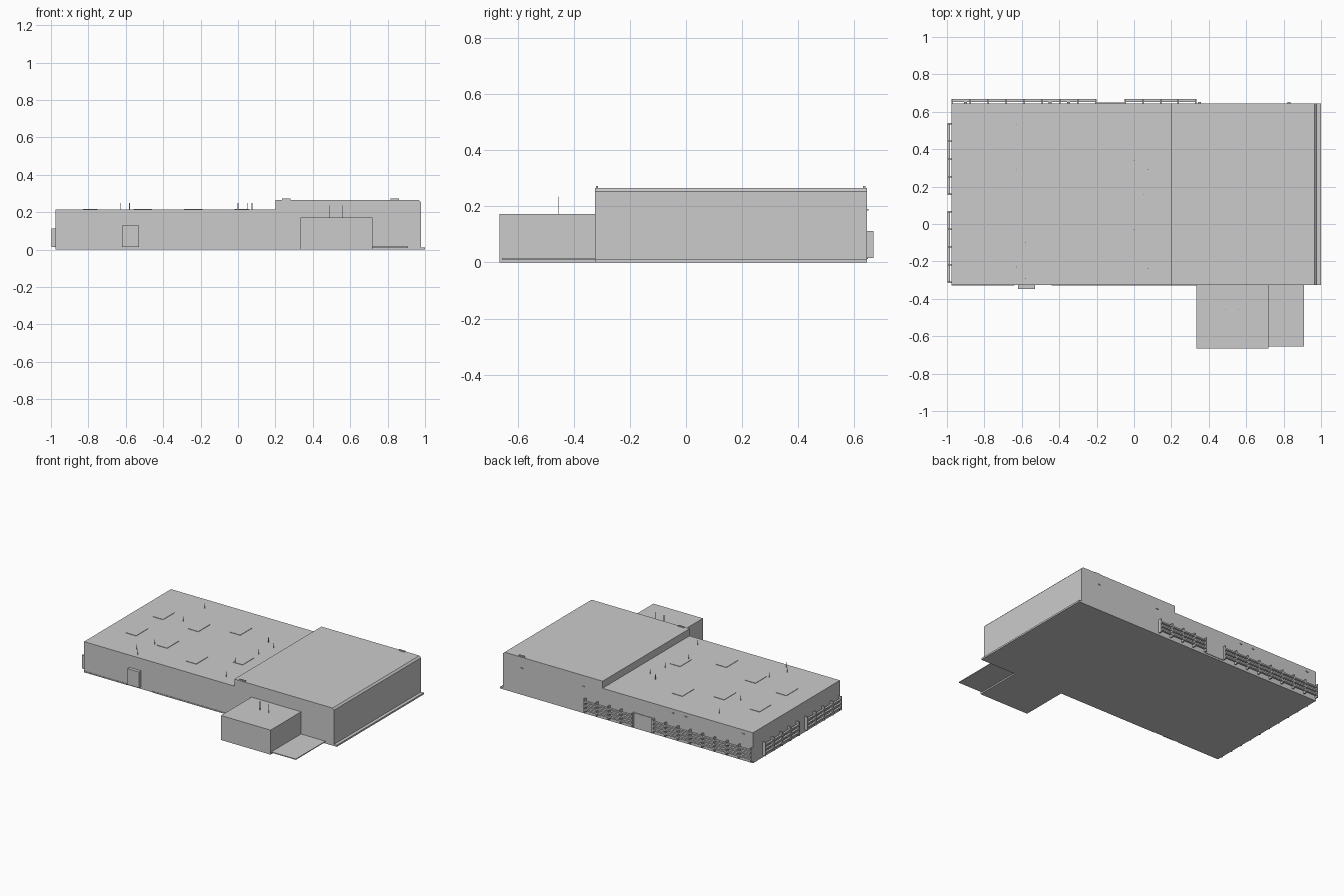
import bpy
import bmesh
from mathutils import Matrix, Vector

if "Cube" in bpy.data.objects:
    bpy.data.objects.remove(bpy.data.objects["Cube"], do_unlink=True)

grey = bpy.data.materials.new("plain_grey")
grey.use_nodes = True
grey.diffuse_color = (0.6, 0.6, 0.6, 1)
grey.node_tree.nodes["Principled BSDF"].inputs["Base Color"].default_value = (0.6, 0.6, 0.6, 1)


def add_box(bm, x, y, z):
    """Add a box given (low, high) ranges on each axis."""
    size = Vector((x[1] - x[0], y[1] - y[0], z[1] - z[0]))
    mid = Vector((sum(x) / 2, sum(y) / 2, sum(z) / 2))
    bmesh.ops.create_cube(bm, size=1, matrix=Matrix.Translation(mid) @ Matrix.Diagonal(size.to_4d()))


def finish(name, bm):
    mesh = bpy.data.meshes.new(name)
    bm.to_mesh(mesh)
    bm.free()
    mesh.materials.append(grey)
    obj = bpy.data.objects.new(name, mesh)
    bpy.context.collection.objects.link(obj)
    return obj


def boxes(name, *ranges):
    bm = bmesh.new()
    for r in ranges:
        add_box(bm, *r)
    return finish(name, bm)


FRONT, BACK = -0.325, 0.645
LEFT, RIGHT, STEP = -0.975, 0.978, 0.2
LOW, HIGH = 0.215, 0.265

# Main hall: stepped outline with a chamfered end, extruded front to back
outline = [(LEFT, 0), (RIGHT, 0), (RIGHT, HIGH - 0.012), (RIGHT - 0.012, HIGH),
           (STEP, HIGH), (STEP, LOW), (LEFT, LOW)]
bm = bmesh.new()
face = bm.faces.new([bm.verts.new((x, FRONT, z)) for x, z in outline])
ext = bmesh.ops.extrude_face_region(bm, geom=[face])
bmesh.ops.translate(bm, vec=(0, BACK - FRONT, 0),
                    verts=[g for g in ext["geom"] if isinstance(g, bmesh.types.BMVert)])
bmesh.ops.recalc_face_normals(bm, faces=bm.faces)
finish("main_hall", bm)

# Ground-level parts and the front annex
boxes("end_kerb", ((RIGHT, 1.0), (FRONT, BACK), (0, 0.012)))
boxes("annex", ((0.333, 0.72), (-0.665, FRONT), (0, 0.173)))
boxes("side_platform", ((0.72, 0.91), (-0.655, FRONT), (0.01, 0.016)))
boxes("entrance_porch", ((-0.62, -0.53), (-0.348, FRONT), (0.015, 0.128)))
boxes("front_skirting",
      ((LEFT, -0.64), (FRONT - 0.003, FRONT), (0, 0.008)),
      ((-0.44, 0.333), (FRONT - 0.003, FRONT), (0, 0.008)))
boxes("back_door", ((-0.2, -0.05), (BACK, BACK + 0.004), (0.012, 0.11)))


def railing(name, start, end, bays, along_x):
    """Posts and three deep rails standing off the back or left wall."""
    wall, out = (BACK, 1) if along_x else (LEFT, -1)
    reach = 0.023 * out
    bm = bmesh.new()

    def piece(a, b, near, z):
        depth = tuple(sorted((wall + near * reach, wall + reach)))
        add_box(bm, *(((a, b), depth) if along_x else (depth, (a, b))), z)

    for i in range(bays + 1):
        p = start + (end - start - 0.008) * i / bays
        piece(p, p + 0.008, 0, (0.015, 0.112))
    for z in (0.03, 0.058, 0.086):
        piece(start, end, 0.35, (z, z + 0.01))
    return finish(name, bm)


railing("back_railing_long", LEFT, -0.2, 8, True)
railing("back_railing_short", -0.05, 0.335, 4, True)
railing("side_railing_rear", 0.155, 0.54, 4, False)
railing("side_railing_front", FRONT + 0.01, 0.07, 4, False)

# Flat roof hatches on the low roof
hatches = [(-0.79, 0.0), (-0.79, 0.3), (-0.5, 0.28), (-0.25, 0.39),
           (-0.23, -0.13), (-0.52, -0.04), (0.02, 0.03)]
boxes("roof_hatches", *[((x - 0.04, x + 0.04), (y - 0.065, y + 0.065), (LOW - 0.002, LOW + 0.003))
                        for x, y in hatches])

# Thin vent pipes on the low roof and the annex
pipes = [(-0.63, 0.53), (-0.63, 0.29), (-0.63, -0.23), (-0.58, -0.29), (-0.58, -0.1),
         (0.0, 0.34), (0.05, 0.16), (0.075, 0.29), (0.0, -0.03), (0.075, -0.24)]
tall = [(x, y, LOW, 0.25) for x, y in pipes]
tall += [(x, -0.455, 0.173, 0.235) for x in (0.49, 0.56)]
boxes("vent_pipes", *[((x - 0.0015, x + 0.0015), (y - 0.0015, y + 0.0015), (a, b))
                      for x, y, a, b in tall])

# Small lamps on the back wall and fittings on the high roof edge
boxes("wall_lamps", *[((x - 0.008, x + 0.008), (BACK, BACK + 0.006), (0.185, 0.191))
                      for x in (0.83, 0.35, -0.35, -0.45, -0.9)])
boxes("roof_edge_fittings", *[((x - 0.025, x + 0.02), (y - 0.004, y + 0.004), (HIGH, HIGH + 0.008))
                              for x, y in ((0.26, FRONT + 0.008), (0.84, BACK - 0.01))])
